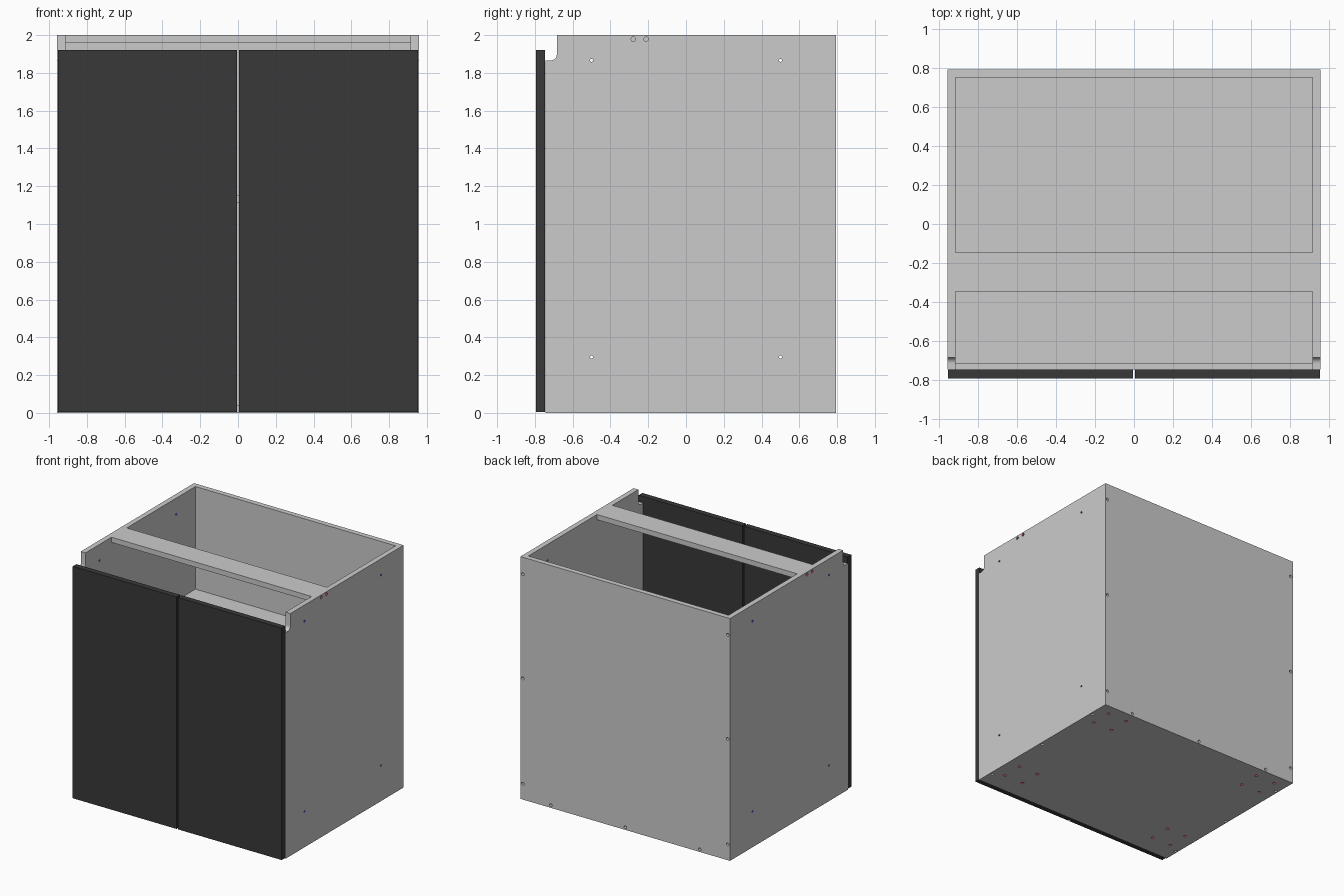
import bpy, bmesh, math
from mathutils import Matrix, Vector

if "Cube" in bpy.data.objects:
    bpy.data.objects.remove(bpy.data.objects["Cube"])

W, D, H, T = 0.957, 0.793, 2.0, 0.043      # half width, half depth, height, board thickness
FRONT = -0.745                             # front edge of the carcass
BACK = D - T                               # inner face of the back panel


def material(name, rgb):
    m = bpy.data.materials.new(name)
    m.diffuse_color = (*rgb, 1)
    m.use_nodes = True
    m.node_tree.nodes["Principled BSDF"].inputs["Base Color"].default_value = m.diffuse_color
    return m


DARK = material("dark_door", (0.04, 0.04, 0.04))
HOLES = [None, material("red_hole", (0.5, 0.08, 0.12)), material("blue_hole", (0.05, 0.05, 0.7))]


def add_object(name, bm, mats=()):
    bmesh.ops.recalc_face_normals(bm, faces=bm.faces)
    me = bpy.data.meshes.new(name)
    bm.to_mesh(me)
    bm.free()
    for m in mats:
        me.materials.append(m)
    ob = bpy.data.objects.new(name, me)
    bpy.context.collection.objects.link(ob)
    return ob


def board(name, lo, hi, mats=()):
    lo, hi = Vector(lo), Vector(hi)
    bm = bmesh.new()
    bmesh.ops.create_cube(bm, size=1, matrix=Matrix.Translation((lo + hi) / 2)
                          @ Matrix.Diagonal((*(hi - lo), 1)))
    return add_object(name, bm, mats)


def drill(ob, holes, axis):
    """holes: (centre, radius, length, material index); axis is the drill direction."""
    rot = Vector((0, 0, 1)).rotation_difference(Vector(axis)).to_matrix().to_4x4()
    bm = bmesh.new()
    for centre, r, length, mat in holes:
        old = set(bm.faces)
        bmesh.ops.create_cone(bm, cap_ends=True, segments=20, radius1=r, radius2=r, depth=length,
                              matrix=Matrix.Translation(centre) @ rot)
        for f in set(bm.faces) - old:
            f.material_index = mat
    cutter = add_object(ob.name + "_drill", bm, HOLES)
    cutter.hide_render = True
    mod = ob.modifiers.new("holes", 'BOOLEAN')
    mod.operation, mod.solver, mod.object = 'DIFFERENCE', 'EXACT', cutter
    bpy.context.view_layer.objects.active = ob
    bpy.ops.object.modifier_apply(modifier=mod.name)
    bpy.data.objects.remove(cutter)


# Side panels with a rounded grip notch at the top front
NY, NZ, R = -0.684, 1.866, 0.032
profile = [(FRONT, T), (BACK, T), (BACK, H), (NY, H)]
profile += [(NY - R + R * math.cos(a), NZ + R - R * math.sin(a))
            for a in (math.pi / 2 * i / 8 for i in range(9))]
profile += [(FRONT, NZ)]
for side, s in (("right", 1), ("left", -1)):
    bm = bmesh.new()
    face = bm.faces.new([bm.verts.new((s * (W - T), y, z)) for y, z in profile])
    ext = bmesh.ops.extrude_face_region(bm, geom=[face])
    bmesh.ops.translate(bm, vec=(s * T, 0, 0),
                        verts=[v for v in ext["geom"] if isinstance(v, bmesh.types.BMVert)])
    panel = add_object(side + "_side_panel", bm, HOLES)
    x = s * (W - T / 2)
    holes = [((x, y, z), 0.008, 0.1, 2) for y in (-0.5, 0.5) for z in (0.295, 1.866)]
    holes += [((x, y, H - T / 2), 0.012, 0.1, 1) for y in (-0.279, -0.211)]
    drill(panel, holes, (1, 0, 0))

# Back panel, screwed to the sides and bottom
back = board("back_panel", (-W, BACK, 0), (W, D, H), HOLES)
drill(back, [((s * (W - T / 2), D, z), 0.012, 0.06, 0) for s in (-1, 1) for z in (0.13, 1.0, 1.86)]
      + [((x, D, T / 2), 0.012, 0.06, 0) for x in (-0.68, 0, 0.68)], (0, 1, 0))

# Bottom panel with side screws and square groups of leg holes
bottom = board("bottom_panel", (-W, FRONT, 0), (W, BACK, T), HOLES)
holes = [((s * (W - T / 2), y, 0), 0.012, 0.06, 0) for s in (-1, 1) for y in (-0.61, 0, 0.61)]
holes += [((s * 0.755 + dx, y + dy, 0), 0.012, 0.06, 1) for s in (-1, 1) for y in (-0.475, 0.608)
          for dx in (-0.09, 0.09) for dy in (-0.09, 0.09)]
drill(bottom, holes, (0, 0, 1))

# Top rail and inner shelf
board("top_rail", (-W + T, -0.345, H - T), (W - T, -0.145, H))
board("shelf", (-W + T, -0.715, 1.11), (W - T, BACK, 1.11 + T))

# Pair of doors
board("left_door", (-W + 0.003, -D, 0.006), (-0.006, FRONT - 0.001, 1.92), [DARK])
board("right_door", (0.006, -D, 0.006), (W - 0.003, FRONT - 0.001, 1.92), [DARK])

# Keep the notch curve and hole walls smooth
bpy.ops.object.select_all(action='DESELECT')
for ob in bpy.context.collection.objects:
    if "panel" in ob.name:
        ob.select_set(True)
        bpy.context.view_layer.objects.active = ob
bpy.ops.object.shade_smooth_by_angle()
